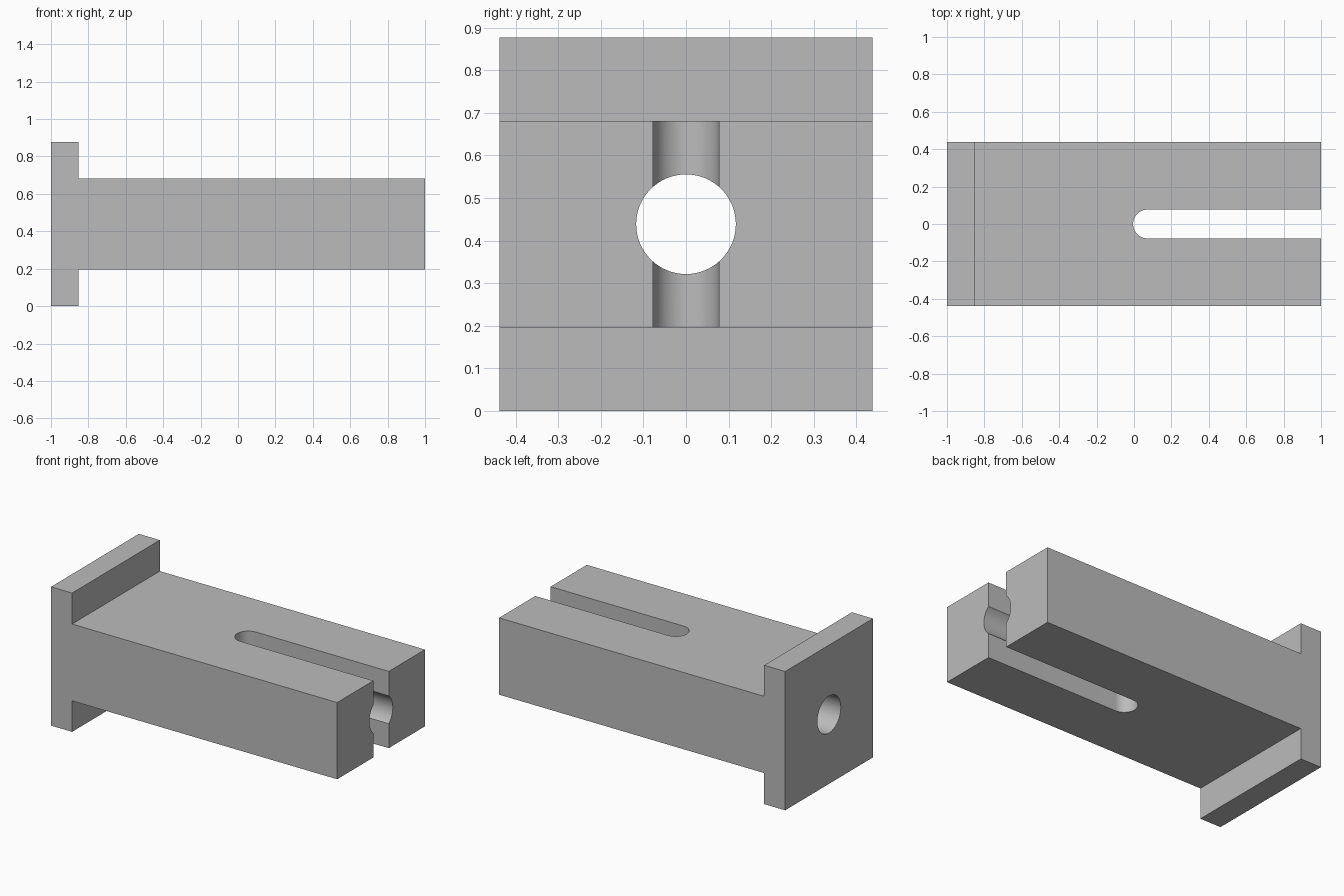
import bpy, bmesh, math
from mathutils import Matrix

if "Cube" in bpy.data.objects:
    bpy.data.objects.remove(bpy.data.objects["Cube"], do_unlink=True)

HALF_Y, HEIGHT, MID_Z = 0.438, 0.877, 0.4385
FLANGE_X = -0.853
BODY_LOW, BODY_HIGH = 0.196, 0.681
SLOT_R, SLOT_X = 0.077, 0.072
BORE_R = 0.117

grey = bpy.data.materials.new("plain_grey")
grey.use_nodes = True
colour = (0.50, 0.50, 0.50, 1)
grey.diffuse_color = colour
grey.node_tree.nodes["Principled BSDF"].inputs["Base Color"].default_value = colour


def extrude_profile(name, points, vector):
    """Solid made by sweeping a closed outline along a vector."""
    bm = bmesh.new()
    face = bm.faces.new([bm.verts.new(p) for p in points])
    swept = bmesh.ops.extrude_face_region(bm, geom=[face])["geom"]
    bmesh.ops.translate(bm, vec=vector,
                        verts=[v for v in swept if isinstance(v, bmesh.types.BMVert)])
    bmesh.ops.recalc_face_normals(bm, faces=bm.faces)
    mesh = bpy.data.meshes.new(name)
    bm.to_mesh(mesh)
    bm.free()
    mesh.materials.append(grey)
    obj = bpy.data.objects.new(name, mesh)
    bpy.context.collection.objects.link(obj)
    return obj


def arc(radius, start, end, steps):
    return [(radius * math.cos(a), radius * math.sin(a))
            for a in (start + (end - start) * i / steps for i in range(steps + 1))]


# Block with end flange: T-shaped side outline swept across the width
outline = [(-1, 0), (FLANGE_X, 0), (FLANGE_X, BODY_LOW), (1, BODY_LOW),
           (1, BODY_HIGH), (FLANGE_X, BODY_HIGH), (FLANGE_X, HEIGHT), (-1, HEIGHT)]
block = extrude_profile("flanged_block", [(x, -HALF_Y, z) for x, z in outline],
                        (0, 2 * HALF_Y, 0))

# Round-ended vertical slot, open at the far end
slot_outline = [(SLOT_X + x, y, -0.1) for x, y in
                arc(SLOT_R, math.pi / 2, 3 * math.pi / 2, 32)]
slot_outline += [(1.2, -SLOT_R, -0.1), (1.2, SLOT_R, -0.1)]
slot = extrude_profile("slot_cutter", slot_outline, (0, 0, 1.2))

# Lengthwise round bore
circle = arc(BORE_R, 0, 2 * math.pi, 64)[:-1]
bore = extrude_profile("bore_cutter", [(-1.2, y, MID_Z + z) for y, z in circle],
                       (2.4, 0, 0))

# Cut both openings, then discard the cutters
for cutter in (slot, bore):
    cutter.hide_render = True
    cut = block.modifiers.new(cutter.name, "BOOLEAN")
    cut.operation, cut.solver, cut.object = "DIFFERENCE", "EXACT", cutter

bpy.context.view_layer.objects.active = block
block.select_set(True)
for cutter in (slot, bore):
    bpy.ops.object.modifier_apply(modifier=cutter.name)
    bpy.data.objects.remove(cutter, do_unlink=True)

# Smooth curved walls, crisp edges
bpy.ops.object.select_all(action="DESELECT")
block.select_set(True)
bpy.ops.object.shade_smooth_by_angle(angle=math.radians(30))
